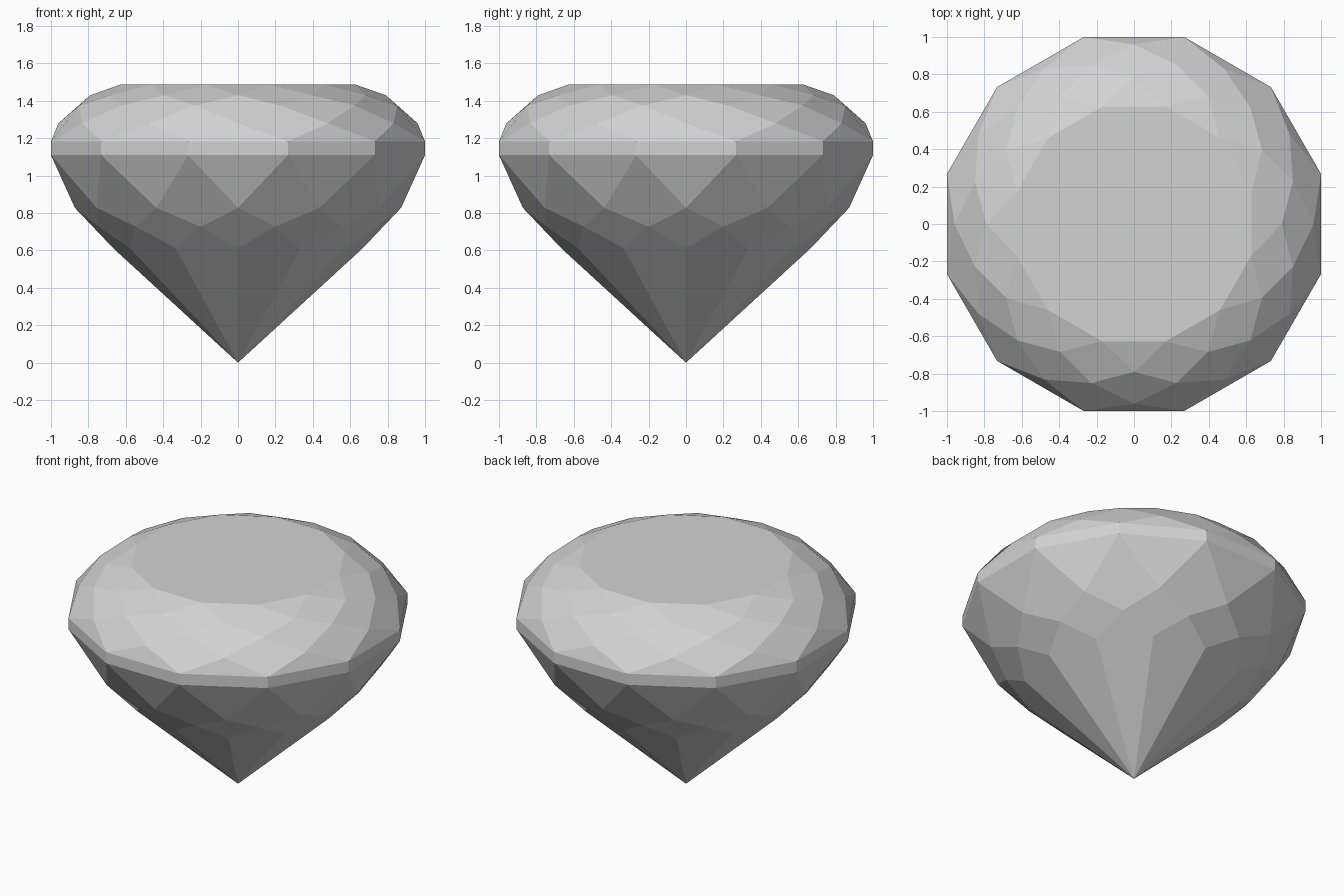
import bpy
import bmesh
from math import sin, cos, pi

SIDES = 12
STEP = 2 * pi / SIDES

default = bpy.data.objects.get("Cube")
if default:
    bpy.data.objects.remove(default, do_unlink=True)

# Pale grey stone
stone = bpy.data.materials.new("pale_grey")
stone.use_nodes = True
grey = (0.65, 0.65, 0.65, 1)
stone.diffuse_color = grey
stone.node_tree.nodes["Principled BSDF"].inputs["Base Color"].default_value = grey

bm = bmesh.new()


def ring(radius, z, half):
    """Ring of points; half = 1 turns it by half a step."""
    return [bm.verts.new((radius * cos((k + half / 2) * STEP),
                          radius * sin((k + half / 2) * STEP), z))
            for k in range(SIDES)]


def facets(rings):
    """Edge triangles, then rows of kites; rings alternate half-turned and straight."""
    for k in range(SIDES):
        bm.faces.new((rings[0][k - 1], rings[0][k], rings[1][k]))
    for i in range(len(rings) - 2):
        a, b, c = rings[i:i + 3]
        shift = 1 if i % 2 == 0 else -1
        for k in range(SIDES):
            bm.faces.new((a[k], b[k], c[k], b[(k + shift) % SIDES]))


# Crown: table edge, star tips, main kites, upper girdle tips, girdle
table = ring(0.65, 1.487, 1)
star = ring(0.79, 1.43, 0)
main = ring(0.88, 1.375, 1)
upper = ring(0.96, 1.28, 0)
girdle_top = ring(1.0353, 1.183, 1)
bm.faces.new(table)
facets([table, star, main, upper, girdle_top])
for k in range(SIDES):
    bm.faces.new((upper[k], girdle_top[k - 1], girdle_top[k]))

# Girdle band
girdle_low = ring(1.0353, 1.11, 1)
for k in range(SIDES):
    bm.faces.new((girdle_top[k - 1], girdle_top[k], girdle_low[k], girdle_low[k - 1]))

# Pavilion: rows of kites down to the point
lower = ring(0.872, 0.828, 0)
middle = ring(0.772, 0.727, 1)
inner = ring(0.667, 0.612, 0)
facets([girdle_low, lower, middle, inner])
tip = bm.verts.new((0, 0, 0))
for k in range(SIDES):
    bm.faces.new((middle[k], inner[k], tip, inner[(k + 1) % SIDES]))

bmesh.ops.recalc_face_normals(bm, faces=bm.faces)
mesh = bpy.data.meshes.new("cut_gem")
bm.to_mesh(mesh)
bm.free()
mesh.materials.append(stone)
gem = bpy.data.objects.new("cut_gem", mesh)
bpy.context.collection.objects.link(gem)
